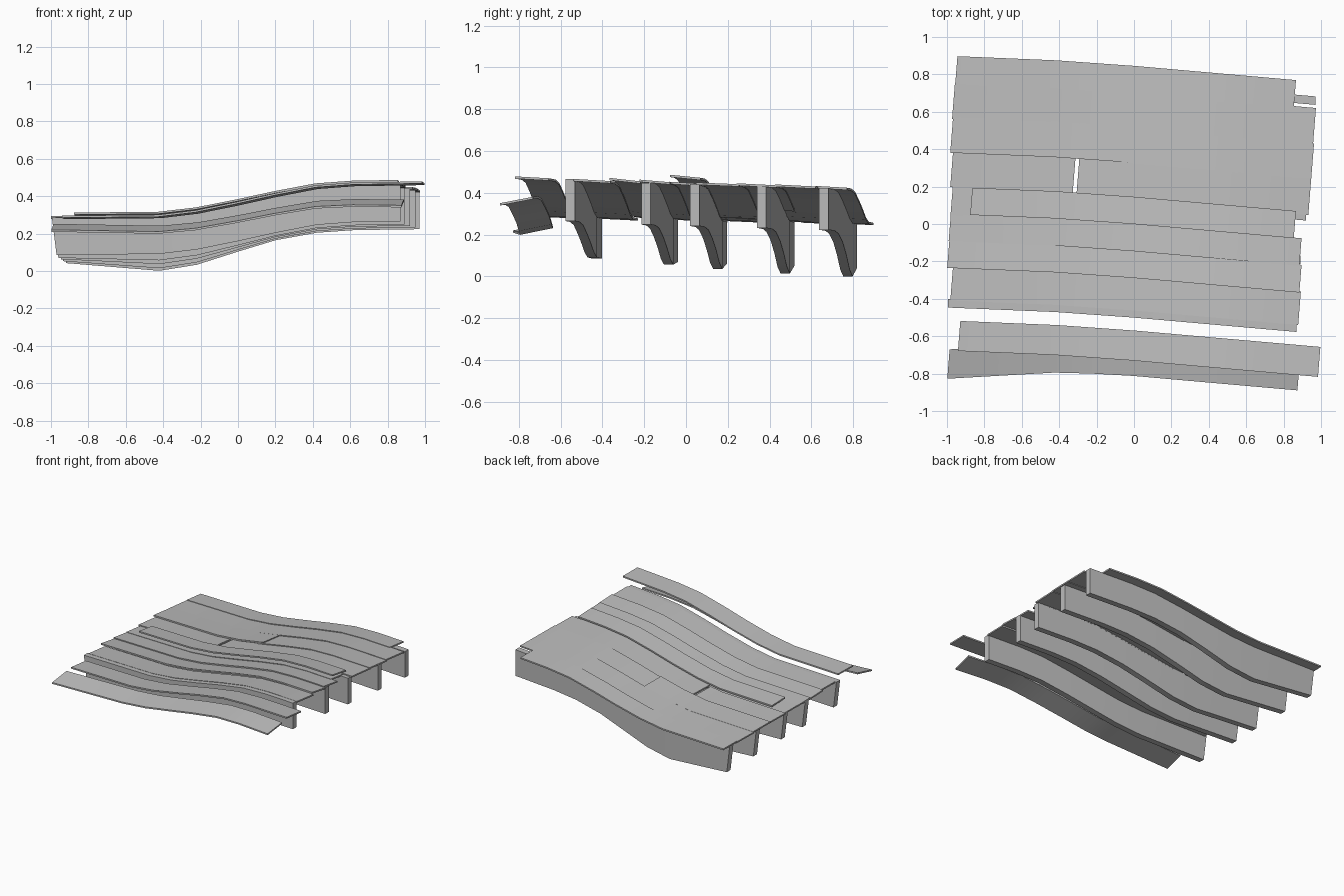
import bpy
import math

cube = bpy.data.objects.get("Cube")
if cube:
    bpy.data.objects.remove(cube, do_unlink=True)

grey = bpy.data.materials.new("plain grey")
grey.use_nodes = True
COL = (0.5, 0.5, 0.5, 1.0)
grey.diffuse_color = COL
grey.node_tree.nodes["Principled BSDF"].inputs["Base Color"].default_value = COL

RISE = [(-1, 0), (-0.42, 0.006), (-0.22, 0.03), (0, 0.075), (0.2, 0.12),
        (0.42, 0.163), (0.62, 0.178), (1, 0.184)]
DRIFT = [(-1, 0.054), (-0.45, 0.032), (0, 0), (0.42, -0.037), (1, -0.088)]


def interp(pts, x):
    """Piecewise linear lookup."""
    if x <= pts[0][0]:
        return pts[0][1]
    for (xa, ya), (xb, yb) in zip(pts, pts[1:]):
        if x <= xb:
            return ya + (yb - ya) * (x - xa) / (xb - xa)
    return pts[-1][1]


def deck_z(x, y):
    """Height of the wavy deck, falling gently towards the back."""
    back = (y + 0.7) / 1.5
    return 0.29 - 0.033 * back + interp(RISE, x) * (1 - 0.07 * back)


def stations(x0, x1):
    inner = [p[0] for p in RISE if x0 + 0.04 < p[0] < x1 - 0.04]
    return [x0] + inner + [x1]


def loft(name, rings):
    """Closed solid through a row of four-cornered cross-sections."""
    verts = [v for r in rings for v in r]
    faces = [(3, 2, 1, 0)]
    for i in range(len(rings) - 1):
        a, b = 4 * i, 4 * i + 4
        for k in range(4):
            n = (k + 1) % 4
            faces.append((a + k, a + n, b + n, b + k))
    e = 4 * (len(rings) - 1)
    faces.append((e, e + 1, e + 2, e + 3))
    mesh = bpy.data.meshes.new(name)
    mesh.from_pydata(verts, [], faces)
    mesh.materials.append(grey)
    ob = bpy.data.objects.new(name, mesh)
    bpy.context.collection.objects.link(ob)
    bpy.ops.object.select_all(action='DESELECT')
    ob.select_set(True)
    bpy.context.view_layer.objects.active = ob
    bpy.ops.object.shade_smooth_by_angle(angle=math.radians(30))
    return ob


def plank(name, x0, x1, front, back, lift_front=0.0, lift_back=0.0,
          twist=0.0, bow=0.0, thick=0.011):
    """Thin board following the deck; front and back are its edges at x = 0."""
    mid = (front + back) / 2
    rings = []
    for x in stations(x0, x1):
        top = []
        for y, lift in ((front, lift_front), (back, lift_back)):
            yy = y + interp(DRIFT, x) - bow * max(0, -x) ** 2
            z = deck_z(x, y) + lift + twist * x
            top.append((x + 0.08 * (y - mid), yy, z))
        (xf, yf, zf), (xb, yb, zb) = top
        rings.append([(xf, yf, zf - thick), (xb, yb, zb - thick),
                      (xb, yb, zb), (xf, yf, zf)])
    loft(name, rings)


def beam(name, x0, x1, y, belly, sink, width=0.045):
    """Deep joist under the deck, with an optional sagging belly."""
    rings = []
    for x in stations(x0, x1):
        yc = y + interp(DRIFT, x)
        zt = deck_z(x, y) - sink
        depth = 0.2 + belly * max(0, 1 - ((x + 0.45) / 0.55) ** 2)
        f, b = yc - width / 2, yc + width / 2
        xb = x + (0.025 if x == x0 else 0)
        rings.append([(xb, f, zt - depth), (xb, b, zt - depth),
                      (x, b, zt), (x, f, zt)])
    loft(name, rings)


# Five joists, front to back
for i, (x0, x1, y, belly, sink) in enumerate([
        (-0.995, 0.87, -0.478, 0.0, 0.0),
        (-0.985, 0.89, -0.113, 0.02, 0.006),
        (-0.97, 0.92, 0.122, 0.035, 0.006),
        (-0.96, 0.95, 0.445, 0.05, 0.006),
        (-0.945, 0.97, 0.745, 0.057, 0.006)]):
    beam(f"joist_{i + 1}", x0, x1, y, belly, sink)

# Deck boards: name, left end, right end, front edge, back edge, lifts
for row in [
        ("back_board", -0.95, 0.86, 0.695, 0.845, 0.004, 0.0),
        ("second_board", -0.965, 0.965, 0.51, 0.705, 0.004, 0.0),
        ("third_board_short", -0.975, -0.01, 0.328, 0.517, 0.012, 0.006),
        ("third_board_long", -0.06, 0.955, 0.325, 0.515, 0.004, 0.0),
        ("fourth_board_short", -0.975, -0.32, 0.145, 0.335, 0.004, 0.0),
        ("fourth_board_long", -0.30, 0.94, 0.13, 0.335, 0.002, 0.0),
        ("under_board", -0.975, 0.85, -0.005, 0.145, 0.003, -0.002),
        ("raised_board", -0.87, 0.86, 0.0, 0.145, 0.036, 0.026),
        ("fifth_board", -0.985, 0.89, -0.145, 0.002, 0.008, 0.0),
        ("sixth_board", -0.993, 0.89, -0.288, -0.14, 0.012, 0.0),
        ("seventh_board", -0.975, 0.885, -0.462, -0.283, 0.002, -0.003),
        ("loose_front_board", -0.935, 0.99, -0.73, -0.57, 0.004, 0.0)]:
    plank(*row)

# Dropped, tilted board at the very front
plank("dropped_front_board", -0.992, 0.88, -0.812, -0.655,
      lift_front=-0.1, lift_back=-0.065, twist=-0.028, bow=0.07)
